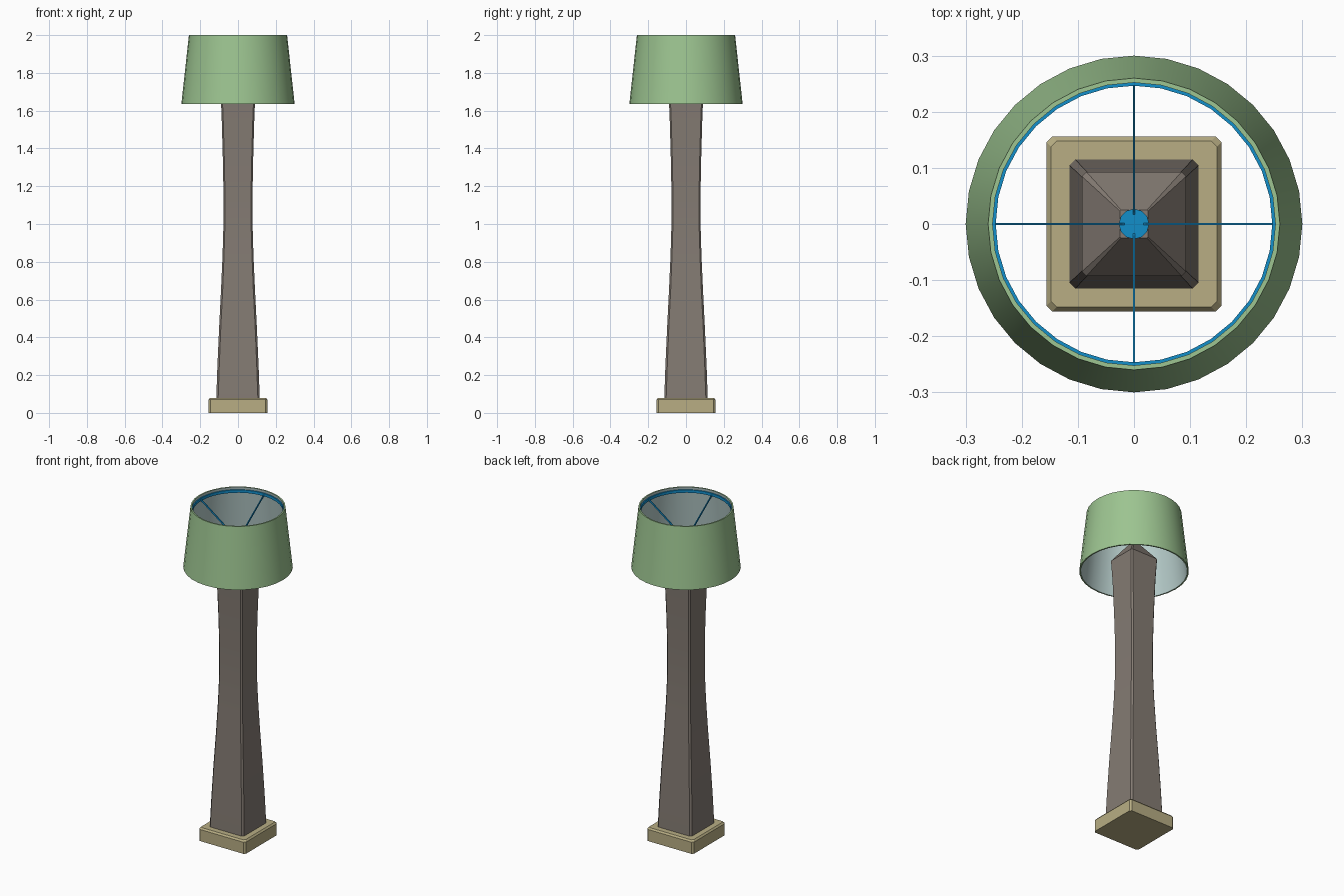
import bpy, bmesh, math
from mathutils import Vector

old = bpy.data.objects.get("Cube")
if old:
    bpy.data.objects.remove(old, do_unlink=True)


def material(name, rgb):
    """Flat material from an 8-bit sRGB colour."""
    lin = [((c / 255 + 0.055) / 1.055) ** 2.4 for c in rgb]
    m = bpy.data.materials.new(name)
    m.use_nodes = True
    m.diffuse_color = (*lin, 1)
    m.node_tree.nodes["Principled BSDF"].inputs["Base Color"].default_value = (*lin, 1)
    return m


green = material("shade_green", (157, 197, 145))
lining = material("lining_pale_blue", (182, 204, 202))
stone = material("post_grey_brown", (132, 123, 115))
beige = material("base_beige", (184, 174, 132))
blue = material("frame_blue", (18, 142, 202))


def finish(name, bm, *mats):
    bmesh.ops.recalc_face_normals(bm, faces=bm.faces)
    me = bpy.data.meshes.new(name)
    bm.to_mesh(me)
    bm.free()
    ob = bpy.data.objects.new(name, me)
    bpy.context.collection.objects.link(ob)
    for m in mats:
        me.materials.append(m)
    bpy.ops.object.select_all(action='DESELECT')
    ob.select_set(True)
    bpy.context.view_layer.objects.active = ob
    bpy.ops.object.shade_smooth_by_angle(angle=math.radians(30))
    return ob


def bridge(bm, a, b):
    n = len(a)
    return [bm.faces.new((a[i], a[(i + 1) % n], b[(i + 1) % n], b[i])) for i in range(n)]


def chamfered_post(name, mat, sections):
    """Stack of square sections (half width, corner cut, height), capped."""
    bm = bmesh.new()
    rings = []
    for w, c, z in sections:
        ring = []
        for sx, sy in ((1, 1), (-1, 1), (-1, -1), (1, -1)):
            pair = [(sx * w, sy * (w - c)), (sx * (w - c), sy * w)]
            if sx * sy < 0:
                pair.reverse()
            ring += [bm.verts.new((x, y, z)) for x, y in pair]
        rings.append(ring)
    for a, b in zip(rings, rings[1:]):
        bridge(bm, a, b)
    bm.faces.new(rings[0])
    bm.faces.new(rings[-1])
    return finish(name, bm, mat)


def lathe_loop(name, profile, sides, mats, inner=None):
    """Spin a closed (radius, height) loop; profile edge `inner` gets slot 1."""
    bm = bmesh.new()
    rings = [[bm.verts.new((r * math.sin(math.tau * i / sides),
                            r * math.cos(math.tau * i / sides), z))
              for i in range(sides)] for r, z in profile]
    for k, ring in enumerate(rings):
        for f in bridge(bm, ring, rings[(k + 1) % len(rings)]):
            f.material_index = 1 if k == inner else 0
    return finish(name, bm, *mats)


# Base block with chamfered top and corners
chamfered_post("base", beige, [(0.156, 0.01, 0), (0.156, 0.01, 0.07), (0.148, 0.01, 0.08)])

# Waisted square post with a pyramid top
chamfered_post("post", stone, [
    (0.115, 0.01, 0.08), (0.109, 0.01, 0.25), (0.1, 0.009, 0.45), (0.09, 0.009, 0.65),
    (0.082, 0.008, 0.83), (0.077, 0.008, 1.0), (0.077, 0.008, 1.17), (0.081, 0.008, 1.37),
    (0.087, 0.008, 1.58), (0.093, 0.008, 1.705), (0.025, 0.002, 1.8)])

# Tapered shade with a pale lining
lathe_loop("shade", [(0.3, 1.635), (0.26, 2.0), (0.252, 2.0), (0.292, 1.635)],
           32, (green, lining), inner=2)

# Frame ring inside the shade
lathe_loop("frame_ring", [(0.2545, 1.968), (0.2525, 1.985), (0.2465, 1.985), (0.2465, 1.968)],
           32, (blue,))

# Hub on the tip of the post
bm = bmesh.new()
bmesh.ops.create_cone(bm, cap_ends=True, segments=12, radius1=0.027, radius2=0.027, depth=0.022)
bmesh.ops.translate(bm, verts=bm.verts, vec=(0, 0, 1.803))
finish("hub", bm, blue)

# Four thin spokes rising from the hub to the ring
for i, side in enumerate(("left", "back", "right", "front")):
    a = i * math.pi / 2
    out = Vector((math.cos(a), math.sin(a), 0))
    across = Vector((-out.y, out.x, 0)) * 0.002
    bm = bmesh.new()
    ends = []
    for r, z in ((0.01, 1.803), (0.249, 1.976)):
        mid = out * r + Vector((0, 0, z))
        up = Vector((0, 0, 0.006))
        ends.append([bm.verts.new(mid + s * across + t * up)
                     for s, t in ((1, 1), (-1, 1), (-1, -1), (1, -1))])
    bridge(bm, *ends)
    for e in ends:
        bm.faces.new(e)
    finish("spoke_" + side, bm, blue)
